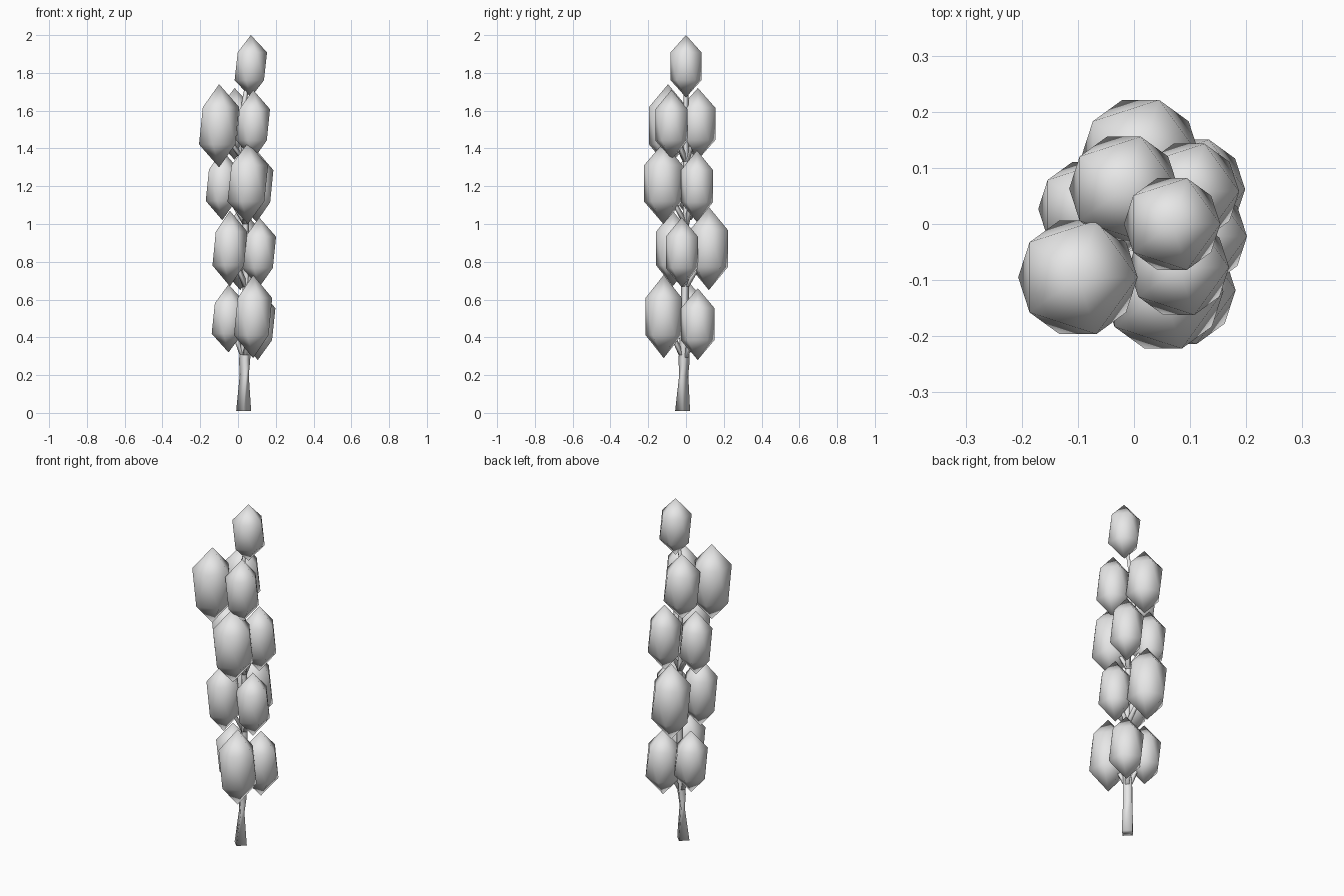
import bpy, bmesh
from mathutils import Vector

cube = bpy.data.objects.get("Cube")
if cube:
    bpy.data.objects.remove(cube, do_unlink=True)

GREY = (0.8, 0.8, 0.8, 1.0)
mat = bpy.data.materials.new("plain grey")
mat.use_nodes = True
mat.diffuse_color = GREY
mat.node_tree.nodes["Principled BSDF"].inputs["Base Color"].default_value = GREY


def finish(bm, name, smooth=True):
    bmesh.ops.recalc_face_normals(bm, faces=bm.faces)
    for f in bm.faces:
        f.smooth = smooth
    mesh = bpy.data.meshes.new(name)
    bm.to_mesh(mesh)
    bm.free()
    mesh.materials.append(mat)
    obj = bpy.data.objects.new(name, mesh)
    bpy.context.collection.objects.link(obj)
    return obj


def pod(name, x, y, z, radius, half_height):
    """Stretched icosahedron standing on its point."""
    bm = bmesh.new()
    bmesh.ops.create_icosphere(bm, subdivisions=1, radius=1)
    obj = finish(bm, name)
    for v in obj.data.vertices:
        v.co = (x + v.co.x * radius, y + v.co.y * radius, z + v.co.z * half_height)


def tube(name, sections):
    """Four-sided tube through (point, half width, half depth), turned 45 degrees."""
    bm = bmesh.new()
    across, along = Vector((1, -1, 0)).normalized(), Vector((1, 1, 0)).normalized()
    rings = []
    for p, a, b in sections:
        rings.append([bm.verts.new(Vector(p) + across * a * i + along * b * j)
                      for i, j in ((1, 1), (-1, 1), (-1, -1), (1, -1))])
    for lo, hi in zip(rings, rings[1:]):
        for k in range(4):
            n = (k + 1) % 4
            bm.faces.new((lo[k], lo[n], hi[n], hi[k]))
    bm.faces.new(rings[0])
    bm.faces.new(rings[-1])
    finish(bm, name)


# Pods in four tiers of three: x, y, z, radius, half height
tiers = [
    [("front", 0.08, -0.118, 0.51, 0.113, 0.22),
     ("left", -0.05, 0.025, 0.50, 0.10, 0.18),
     ("right", 0.105, 0.062, 0.47, 0.104, 0.19)],
    [("back", 0.012, 0.121, 0.87, 0.118, 0.22),
     ("left", -0.043, -0.07, 0.87, 0.103, 0.20),
     ("right", 0.112, -0.022, 0.85, 0.10, 0.185)],
    [("front", 0.052, -0.12, 1.215, 0.12, 0.215),
     ("left", -0.083, 0.027, 1.205, 0.098, 0.185),
     ("right", 0.098, 0.058, 1.20, 0.10, 0.19)],
    [("left", -0.1, -0.095, 1.52, 0.119, 0.22),
     ("right", 0.08, -0.077, 1.525, 0.10, 0.185),
     ("back", -0.018, 0.063, 1.53, 0.109, 0.19)],
]
# Stem points where each tier's twigs start
forks = [(0.035, -0.01, 0.28), (0.045, -0.005, 0.66), (0.04, 0, 1.0), (0.035, 0, 1.33)]

for i, (tier, fork) in enumerate(zip(tiers, forks), 1):
    for side, x, y, z, r, h in tier:
        pod(f"pod_{side}_{i}", x, y, z, r, h)
        tube(f"twig_{side}_{i}", [(fork, 0.012, 0.012), ((x, y, z), 0.008, 0.008)])
pod("pod_top", 0.068, 0, 1.835, 0.096, 0.165)

# Stem: flared foot, pinched neck, then tapering to the top pod
tube("stem", [((0.03, -0.018, 0.01), 0.028, 0.028),
              ((0.033, -0.012, 0.2), 0.024, 0.01),
              (forks[0], 0.024, 0.018),
              ((0.045, -0.008, 0.45), 0.016, 0.016),
              (forks[1], 0.015, 0.015),
              (forks[2], 0.012, 0.012),
              (forks[3], 0.011, 0.011),
              ((0.025, 0, 1.6), 0.01, 0.01),
              ((0.065, 0, 1.83), 0.007, 0.007)])
bpy.context.view_layer.update()
